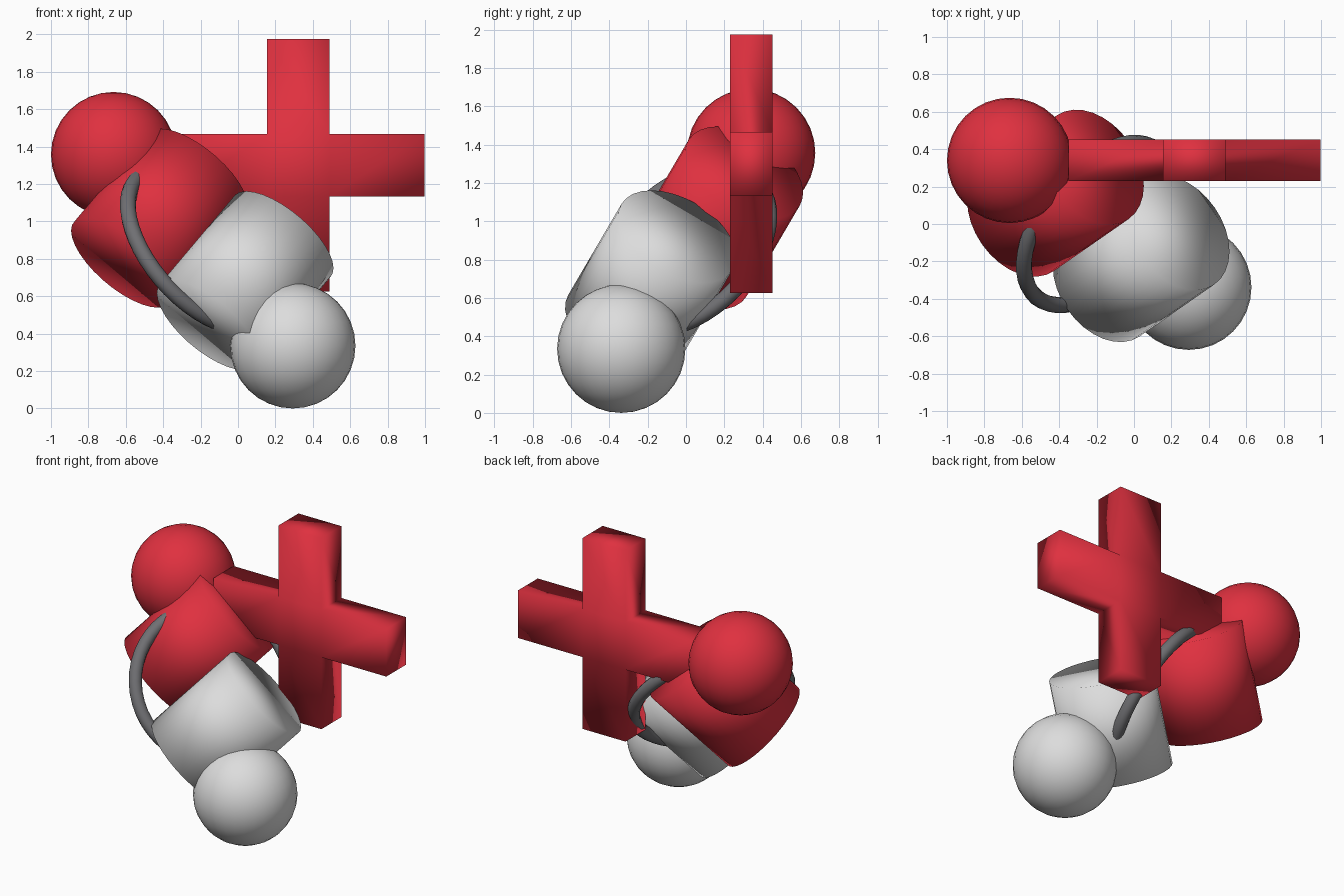
import bpy, bmesh
from mathutils import Vector

if "Cube" in bpy.data.objects:
    bpy.data.objects.remove(bpy.data.objects["Cube"])


def material(name, rgb):
    m = bpy.data.materials.new(name)
    m.diffuse_color = (*rgb, 1)
    m.use_nodes = True
    m.node_tree.nodes["Principled BSDF"].inputs["Base Color"].default_value = m.diffuse_color
    return m


RED = material("red", (0.74, 0.03, 0.05))
WHITE = material("off_white", (0.72, 0.72, 0.72))
GREY = material("dark_grey", (0.16, 0.16, 0.17))


def finish(name, mat):
    ob = bpy.context.object
    ob.name = name
    ob.data.materials.append(mat)
    bpy.ops.object.shade_smooth()
    return ob


def tilt(axis):
    return Vector(axis).to_track_quat('Z', 'Y').to_euler()


# Two tilted drums lying side by side, each with a ball at its outer end
drum_axis = (0.59, 0.41, 0.70)
for colour, mat, drum_at, ball_at in (
        ("red", RED, (-0.42, 0.165, 1.017), (-0.665, 0.34, 1.357)),
        ("white", WHITE, (0.038, -0.185, 0.683), (0.293, -0.338, 0.335))):
    bpy.ops.mesh.primitive_cylinder_add(vertices=32, radius=0.337, depth=0.68,
                                        location=drum_at, rotation=tilt(drum_axis))
    finish(colour + "_drum", mat)
    bpy.ops.mesh.primitive_uv_sphere_add(segments=32, ring_count=16, radius=0.335,
                                         location=ball_at)
    finish(colour + "_ball", mat)

# Thin ring threaded through both drums
bpy.ops.mesh.primitive_torus_add(major_radius=0.51, minor_radius=0.043,
                                 major_segments=48, minor_segments=12,
                                 location=(-0.195, 0.0, 0.85),
                                 rotation=tilt((0.636, -0.526, 0.565)))
finish("ring", GREY)

# Plus sign: a central block with four arms pulled out of its sides
bm = bmesh.new()
bmesh.ops.create_cube(bm, size=1)
bmesh.ops.scale(bm, vec=(0.335, 0.222, 0.335), verts=bm.verts)
bm.normal_update()
sides = [f for f in bm.faces if abs(f.normal.y) < 0.5]
normals = [f.normal.copy() for f in sides]
for side, normal in zip(sides, normals):
    arm = bmesh.ops.extrude_discrete_faces(bm, faces=[side])["faces"][0]
    bmesh.ops.translate(bm, vec=normal * 0.507, verts=arm.verts)
bmesh.ops.recalc_face_normals(bm, faces=bm.faces)
mesh = bpy.data.meshes.new("plus_sign")
bm.to_mesh(mesh)
bm.free()
plus = bpy.data.objects.new("plus_sign", mesh)
plus.location = (0.323, 0.341, 1.3)
bpy.context.collection.objects.link(plus)
bpy.ops.object.select_all(action='DESELECT')
plus.select_set(True)
bpy.context.view_layer.objects.active = plus
finish("plus_sign", RED)
